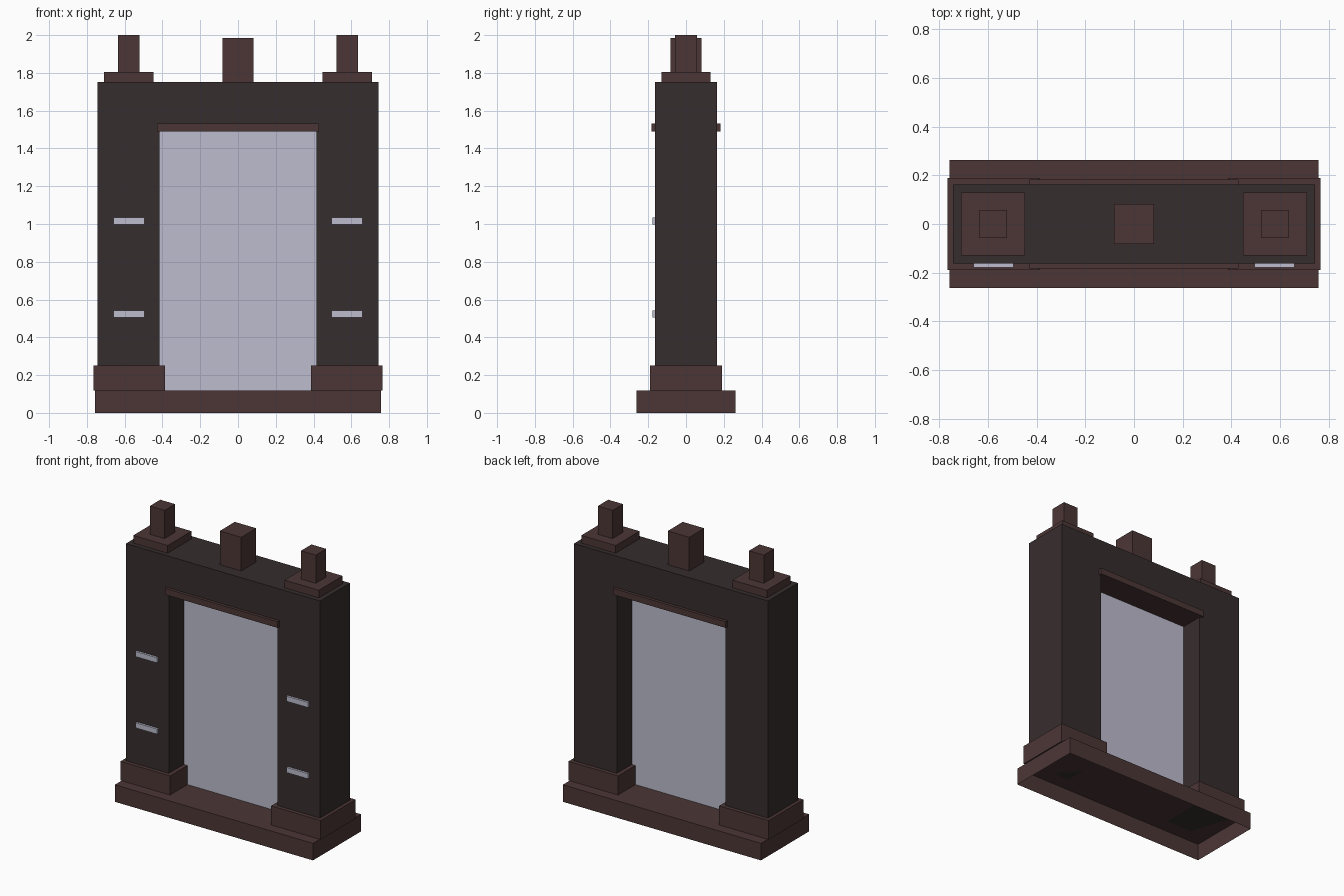
import bpy, bmesh

if "Cube" in bpy.data.objects:
    bpy.data.objects.remove(bpy.data.objects["Cube"])


def material(name, rgb):
    m = bpy.data.materials.new(name)
    m.diffuse_color = (*rgb, 1.0)
    m.use_nodes = True
    m.node_tree.nodes["Principled BSDF"].inputs["Base Color"].default_value = m.diffuse_color
    return m


DARK = material("charcoal stone", (0.037, 0.026, 0.027))
BROWN = material("brown stone", (0.071, 0.037, 0.036))
PALE = material("pale lavender", (0.51, 0.505, 0.62))


def finish(bm, name, mat):
    bmesh.ops.recalc_face_normals(bm, faces=bm.faces)
    me = bpy.data.meshes.new(name)
    bm.to_mesh(me)
    bm.free()
    me.materials.append(mat)
    ob = bpy.data.objects.new(name, me)
    bpy.context.collection.objects.link(ob)
    return ob


def box(name, x, y, z, mat, open_bottom=False):
    """Box from (min, max) ranges on each axis."""
    bm = bmesh.new()
    bmesh.ops.create_cube(bm, size=1)
    for v in bm.verts:
        for i, (lo, hi) in enumerate((x, y, z)):
            v.co[i] = lo if v.co[i] < 0 else hi
    bmesh.ops.recalc_face_normals(bm, faces=bm.faces)
    if open_bottom:
        bottom = [f for f in bm.faces if f.normal.z < -0.9]
        bmesh.ops.delete(bm, geom=bottom, context='FACES')
    return finish(bm, name, mat)


# Hollow base slab
box("base", (-0.758, 0.758), (-0.263, 0.263), (0, 0.118), BROWN, open_bottom=True)

# Door frame: one arch-shaped profile extruded through its depth
bm = bmesh.new()
W, I, D = 0.743, 0.415, 0.163
profile = [(-W, 0.118), (-W, 1.752), (W, 1.752), (W, 0.118),
           (I, 0.118), (I, 1.495), (-I, 1.495), (-I, 0.118)]
face = bm.faces.new([bm.verts.new((x, -D, z)) for x, z in profile])
ext = bmesh.ops.extrude_face_region(bm, geom=[face])
for v in ext["geom"]:
    if isinstance(v, bmesh.types.BMVert):
        v.co.y = D
finish(bm, "door_frame", DARK)

# Trim under the lintel
box("lintel_trim", (-0.43, 0.43), (-0.183, 0.183), (1.49, 1.533), BROWN)

# Pale panel filling the opening
bm = bmesh.new()
bm.faces.new([bm.verts.new((x, 0, z)) for x, z in
              ((-I, 0.118), (I, 0.118), (I, 1.492), (-I, 1.492))])
finish(bm, "door_panel", PALE)

# Block on the middle of the lintel
box("centre_block", (-0.082, 0.082), (-0.082, 0.082), (1.752, 1.985), BROWN)

# Parts repeated on both sides
for side, s in (("left", -1), ("right", 1)):
    def span(a, b):
        return tuple(sorted((s * a, s * b)))
    box(f"{side}_plinth", span(0.387, 0.766), (-0.19, 0.19), (0.118, 0.25), BROWN)
    box(f"{side}_cap", span(0.447, 0.71), (-0.13, 0.13), (1.752, 1.805), BROWN)
    box(f"{side}_post", span(0.522, 0.635), (-0.057, 0.057), (1.805, 2.0), BROWN)
    for level, z in (("lower", 0.505), ("upper", 0.998)):
        box(f"{side}_{level}_light_bar", span(0.495, 0.66), (-0.178, -0.162),
            (z, z + 0.036), PALE)
